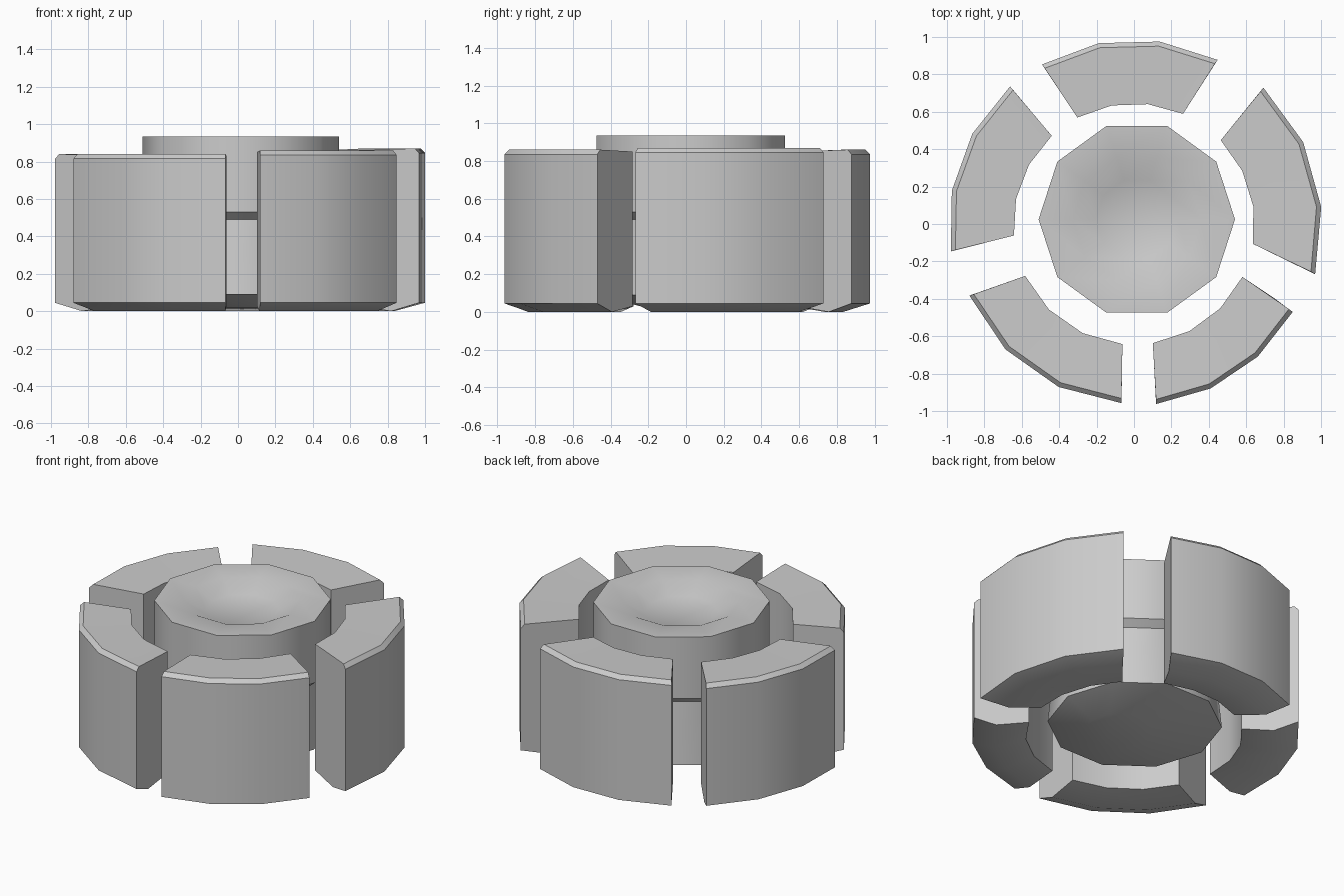
import bpy, bmesh
from math import sin, cos, radians

cube = bpy.data.objects.get("Cube")
if cube:
    bpy.data.objects.remove(cube, do_unlink=True)

# Single grey metal colour
GREY = (0.6, 0.6, 0.6, 1.0)
metal = bpy.data.materials.new("plain grey")
metal.use_nodes = True
metal.diffuse_color = GREY
for node in metal.node_tree.nodes:
    if node.type == 'BSDF_PRINCIPLED':
        node.inputs["Base Color"].default_value = GREY


def skin(name, rings, wrap):
    """Join equal rings of points with quads and cap both ends."""
    bm = bmesh.new()
    loops = [[bm.verts.new(p) for p in ring] for ring in rings]
    n = len(loops[0])
    for a, b in zip(loops, loops[1:]):
        for i in range(n):
            j = (i + 1) % n
            bm.faces.new((a[i], a[j], b[j], b[i]))
    bm.faces.new(loops[0])
    bm.faces.new(loops[-1])
    bmesh.ops.recalc_face_normals(bm, faces=bm.faces)
    mesh = bpy.data.meshes.new(name)
    bm.to_mesh(mesh)
    bm.free()
    mesh.materials.append(metal)
    obj = bpy.data.objects.new(name, mesh)
    bpy.context.collection.objects.link(obj)
    bpy.ops.object.select_all(action='DESELECT')
    obj.select_set(True)
    bpy.context.view_layer.objects.active = obj
    bpy.ops.object.shade_smooth_by_angle(angle=radians(wrap))
    return obj


def decagon(radius, z, dx=0.0, dy=0.0):
    return [(0.015 + dx + radius * cos(radians(36 * i)),
             0.025 + dy + radius * sin(radians(36 * i)), z) for i in range(10)]


# Ten-sided hub: pointed underside, lower drum, groove, upper drum, dished top
skin("hub", [
    decagon(0.21, 0.02, 0.1, -0.03),
    decagon(0.52, 0.09),
    decagon(0.48, 0.49),
    decagon(0.525, 0.53),
    decagon(0.525, 0.935),
    decagon(0.345, 0.93),
    decagon(0.22, 0.87),
], 38)


# Curved blocks around the hub: outer and inner end angles, outer radius, top height
BLOCKS = {
    "back_block": (120, 63, 118, 66, 0.985, 0.86),
    "left_block": (46.5, -15.5, 44, -9.5, 1.005, 0.87),
    "front_left_block": (-29, -83, -26, -81, 0.97, 0.86),
    "front_right_block": (-94, -156.5, -95.5, -154.5, 0.96, 0.84),
    "right_block": (-171.5, -228, -174.5, -227, 0.99, 0.84),
}


def block(name, o0, o1, i0, i1, outer, top):
    inner = 0.645
    # Cross-section: radius, height
    section = [(inner, 0.03), (0.84, 0.0), (outer, 0.045),
               (outer, top - 0.025), (outer - 0.025, top), (inner, top - 0.01)]
    rings = []
    for k in range(4):
        t = k / 3
        a_out, a_in = o0 + (o1 - o0) * t, i0 + (i1 - i0) * t
        ring = []
        for r, z in section:
            f = (r - inner) / (outer - inner)
            a = radians(a_in + (a_out - a_in) * f)
            ring.append((r * cos(a), r * sin(a), z))
        rings.append(ring)
    skin(name, rings, 32)


for name, values in BLOCKS.items():
    block(name, *values)
